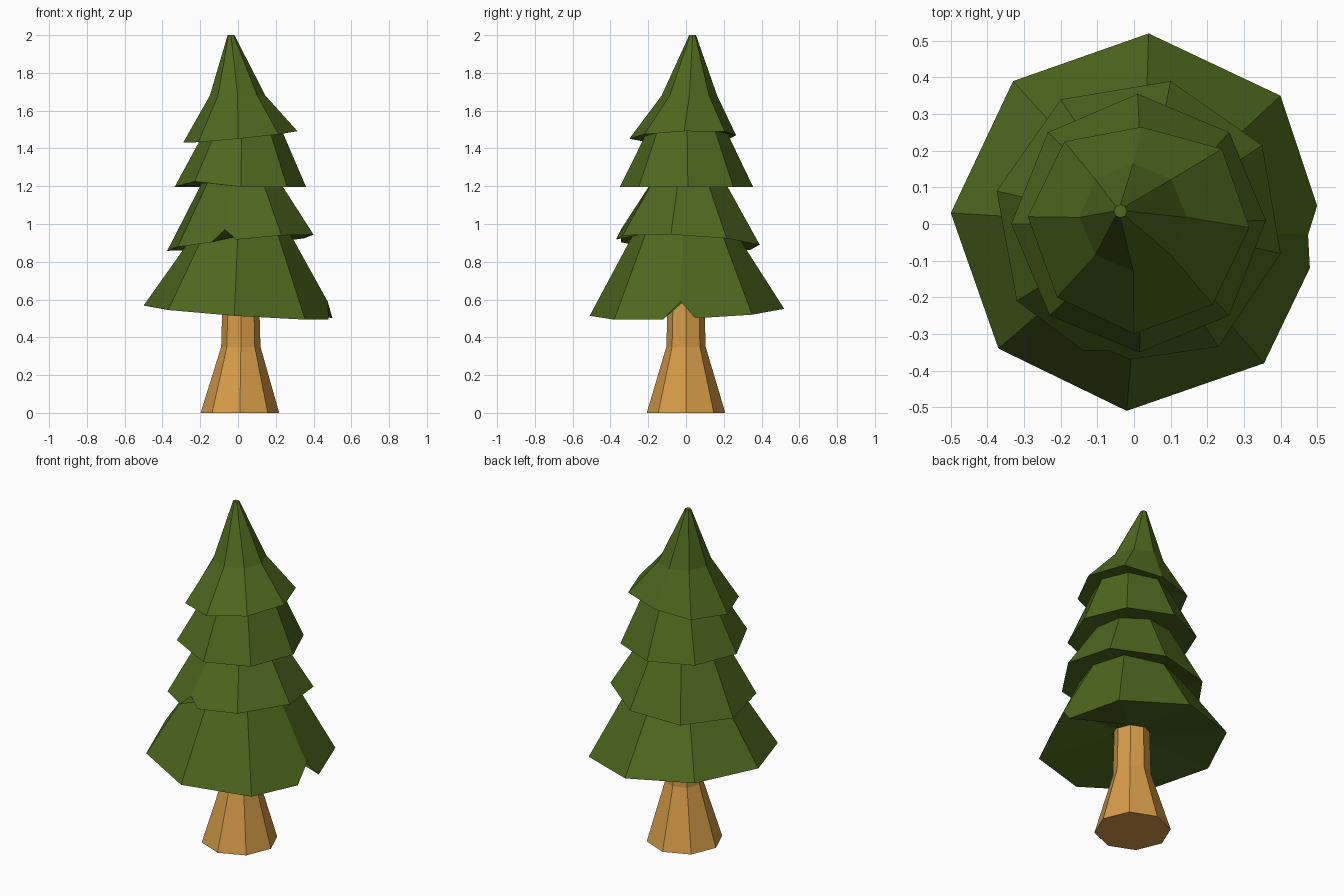
import bpy, bmesh, math

if "Cube" in bpy.data.objects:
    bpy.data.objects.remove(bpy.data.objects["Cube"])


def material(name, color):
    m = bpy.data.materials.new(name)
    m.diffuse_color = (*color, 1)
    m.use_nodes = True
    m.node_tree.nodes["Principled BSDF"].inputs["Base Color"].default_value = m.diffuse_color
    return m


def loft(name, rings, mat):
    """Skin rings of slots; a slot holds one corner, or three where the rim is notched."""
    bm = bmesh.new()
    rows = [[[bm.verts.new(p) for p in slot] for slot in ring] for ring in rings]

    def span(a, b):
        run = [a[len(a) // 2], a[-1], b[0], b[len(b) // 2]]
        return list(dict.fromkeys(run))

    for low, high in zip(rows, rows[1:]):
        for i in range(8):
            j = (i + 1) % 8
            bm.faces.new(span(low[i], low[j]) + span(high[i], high[j])[::-1])
    bm.faces.new([s[0] for s in rows[0]][::-1])
    bm.faces.new([s[0] for s in rows[-1]])
    bmesh.ops.recalc_face_normals(bm, faces=bm.faces)
    me = bpy.data.meshes.new(name)
    bm.to_mesh(me)
    bm.free()
    me.materials.append(mat)
    ob = bpy.data.objects.new(name, me)
    bpy.context.collection.objects.link(ob)
    return ob


def circle(cx, cy, r, z, turn=0):
    pts = [math.radians(45 * i + turn) for i in range(8)]
    return [[(cx + r * math.cos(a), cy + r * math.sin(a), z)] for a in pts]


def rim(points, z, sx, sy, notch_slot=None, notch=None, lift=0):
    """Tilted tier rim; optional notch replaces one corner by three points."""
    height = lambda x, y: z + sx * x + sy * y
    ring = [[(x, y, height(x, y))] for x, y in points]
    if notch:
        ring[notch_slot] = [(x, y, height(x, y) + (lift if k == 1 else 0))
                            for k, (x, y) in enumerate(notch)]
    return ring


def neck(ring, scale, z, sx=0, sy=0):
    """Narrow top of a tier, following the tilt of the tier above."""
    out = []
    for slot in ring:
        x, y, _ = slot[len(slot) // 2]
        x, y = x * scale + 0.01, y * scale
        out.append([(x, y, z + sx * x + sy * y)])
    return out


green = material("needles", (0.075, 0.14, 0.013))
brown = material("bark", (0.67, 0.33, 0.065))

# Trunk: flared base, narrow neck
loft("trunk", [circle(0.01, 0, 0.208, 0), circle(0.015, 0, 0.104, 0.35),
               circle(0.015, 0, 0.095, 0.68)], brown)

# Foliage tier rims, lowest first
t1 = rim([(0.48, -0.03), (0.40, 0.35), (0.04, 0.52), (-0.33, 0.39),
          (-0.50, 0.03), (-0.37, -0.34), (-0.02, -0.51), (0.355, -0.38)],
         0.533, -0.068, 0.04, 0, [(0.48, -0.12), (0.475, -0.03), (0.50, 0.05)], 0.09)
t2 = rim([(0.40, -0.08), (0.35, 0.215), (0.10, 0.39), (-0.20, 0.34),
          (-0.375, 0.09), (-0.32, -0.21), (-0.07, -0.35), (0.23, -0.335)],
         0.90, 0.1, -0.05, 6, [(-0.14, -0.345), (-0.07, -0.345), (-0.01, -0.37)], 0.06)
t3 = rim([(0.36, 0.01), (0.26, 0.25), (0.01, 0.355), (-0.235, 0.25),
          (-0.335, 0), (-0.23, -0.25), (0.015, -0.35), (0.26, -0.25)],
         1.197, 0, 0)
t3[5] = [(-0.23, -0.25, 1.225)]
t4 = rim([(0.315, -0.01), (0.24, 0.205), (0.02, 0.265), (-0.19, 0.225),
          (-0.29, 0.02), (-0.21, -0.20), (0.0, -0.30), (0.215, -0.22)],
         1.46, 0.1, 0.03)

# Foliage: one stepped skin from the hollow underside to the tip
loft("foliage", [
    circle(0.015, 0, 0.10, 0.67), circle(0.015, 0, 0.11, 0.60),
    t1, neck(t1, 0.56, 0.92, 0.1, -0.05),
    t2, neck(t2, 0.54, 1.215),
    t3, neck(t3, 0.62, 1.47, 0.1, 0.03),
    t4, circle(-0.002, 0.018, 0.147, 1.68),
    circle(-0.037, 0.035, 0.018, 2.0)], green)
